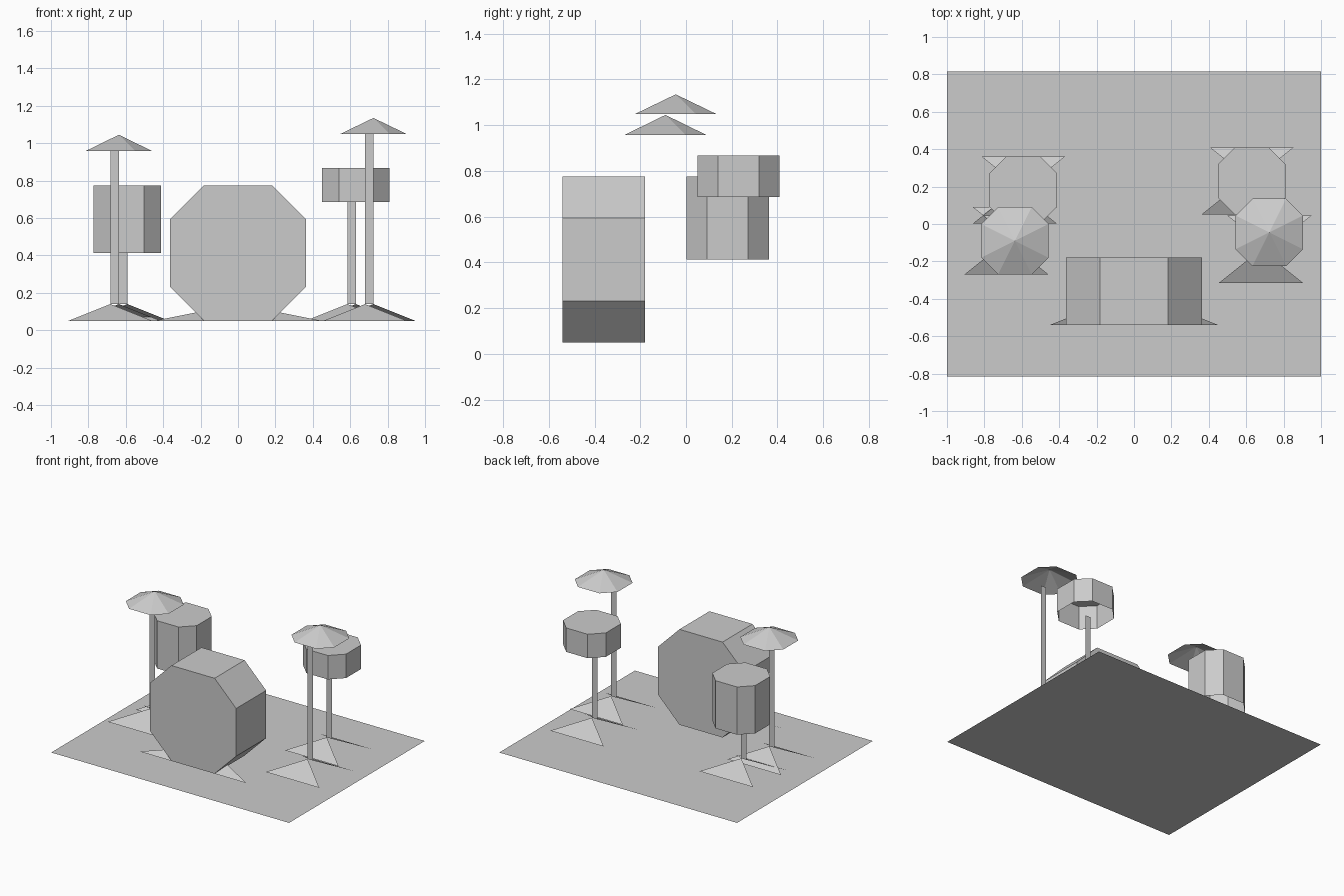
import bpy

cube = bpy.data.objects.get("Cube")
if cube:
    bpy.data.objects.remove(cube, do_unlink=True)

# One plain grey for the whole kit
grey = bpy.data.materials.new("plain_grey")
grey.use_nodes = True
grey.diffuse_color = (0.6, 0.6, 0.6, 1)
grey.node_tree.nodes["Principled BSDF"].inputs["Base Color"].default_value = (0.6, 0.6, 0.6, 1)

# Eight-sided outline: a square with its corners cut at half way
OCTAGON = [(1, -.5), (1, .5), (.5, 1), (-.5, 1), (-1, .5), (-1, -.5), (-.5, -1), (.5, -1)]
FOOT_Z, HUB_Z = 0.05, 0.14
SPREAD, POST_WIDTH = 0.18, 0.045


def add_part(name, verts, faces):
    mesh = bpy.data.meshes.new(name)
    mesh.from_pydata(verts, [], faces)
    mesh.materials.append(grey)
    obj = bpy.data.objects.new(name, mesh)
    bpy.context.collection.objects.link(obj)
    return obj


def ring_walls():
    return [(i, (i + 1) % 8, (i + 1) % 8 + 8, i + 8) for i in range(8)]


def add_tom(name, x, y, bottom, top):
    # Upright drum shell with a top skin and an open underside
    verts = [(x + a * SPREAD, y + b * SPREAD, z) for z in (bottom, top) for a, b in OCTAGON]
    add_part(name, verts, ring_walls() + [tuple(range(8, 16))])


def add_cymbal(name, x, y, bottom, top):
    # Shallow open cone
    verts = [(x + a * SPREAD, y + b * SPREAD, bottom) for a, b in OCTAGON] + [(x, y, top)]
    add_part(name, verts, [(i, (i + 1) % 8, 8) for i in range(8)])


def add_foot(name, x, y, side, half_width):
    # Sloping triangle; side is -1 for front, 1 for back
    base_y = y + side * SPREAD
    verts = [(x - half_width, base_y, FOOT_Z), (x + half_width, base_y, FOOT_Z), (x, y, HUB_Z)]
    add_part(name, verts, [(0, 1, 2) if side < 0 else (1, 0, 2)])


def add_stand(name, x, y, top):
    # Flat post with a triangular foot on each side
    left = x - POST_WIDTH
    verts = [(left, y, HUB_Z), (x, y, HUB_Z), (x, y, top), (left, y, top)]
    add_part(name + "_post", verts, [(0, 1, 2, 3)])
    add_foot(name + "_front_foot", left, y, -1, 0.225)
    add_foot(name + "_back_foot", x, y, 1, 0.225)


# Floor
add_part("floor", [(-1, -.815, 0), (1, -.815, 0), (1, .815, 0), (-1, .815, 0)], [(0, 1, 2, 3)])

# Bass drum lying on its side, with its front foot
R, MID = 0.3625, 0.4125
verts = [(a * R, y, MID + b * R) for y in (-.18, -.54) for a, b in OCTAGON]
add_part("bass_drum", verts, ring_walls() + [tuple(range(7, -1, -1)), tuple(range(8, 16))])
add_foot("bass_drum_foot", 0, -.36, -1, 0.45)

# Toms and their stands
add_tom("right_tom", -.592, .182, .412, .775)
add_stand("right_tom_stand", -.592, .182, .412)
add_tom("left_tom", .63, .23, .685, .867)
add_stand("left_tom_stand", .63, .23, .685)

# Cymbals and their stands
add_cymbal("right_cymbal", -.637, -.09, .957, 1.045)
add_stand("right_cymbal_stand", -.637, -.09, .957)
add_cymbal("left_cymbal", .724, -.045, 1.048, 1.135)
add_stand("left_cymbal_stand", .724, -.135, 1.048)
